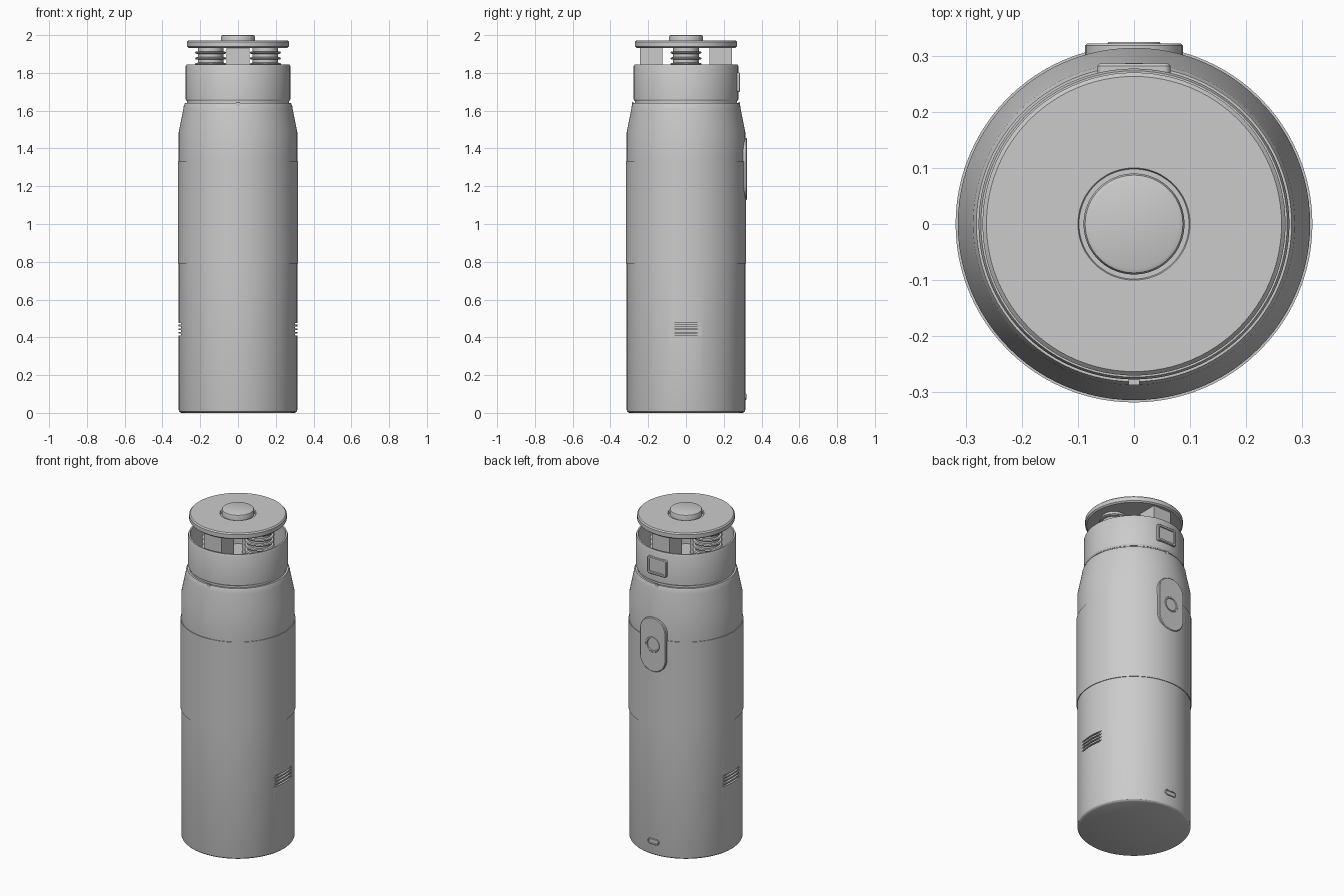
import bpy, bmesh, math
from mathutils import Matrix

cube = bpy.data.objects.get("Cube")
if cube:
    bpy.data.objects.remove(cube, do_unlink=True)

GREY = (0.6, 0.6, 0.6, 1)
grey = bpy.data.materials.new("plain grey")
grey.use_nodes = True
grey.diffuse_color = GREY
grey.node_tree.nodes["Principled BSDF"].inputs["Base Color"].default_value = GREY


def finish(name, bm):
    mesh = bpy.data.meshes.new(name)
    bm.to_mesh(mesh)
    bm.free()
    mesh.materials.append(grey)
    ob = bpy.data.objects.new(name, mesh)
    bpy.context.collection.objects.link(ob)
    return ob


def select(ob):
    bpy.ops.object.select_all(action='DESELECT')
    ob.select_set(True)
    bpy.context.view_layer.objects.active = ob


def smooth(ob):
    select(ob)
    bpy.ops.object.shade_smooth_by_angle(angle=math.radians(25))


def lathe(name, profile, x=0, y=0, steps=96):
    """Spin a closed (radius, height) profile around a vertical axis."""
    bm = bmesh.new()
    vs = [bm.verts.new((r, 0, z)) for r, z in profile]
    es = [bm.edges.new(p) for p in zip(vs, vs[1:])]
    if profile[0][0] > 0:
        es.append(bm.edges.new((vs[-1], vs[0])))
    bmesh.ops.spin(bm, geom=vs + es, axis=(0, 0, 1), cent=(0, 0, 0),
                   angle=math.tau, steps=steps)
    bmesh.ops.remove_doubles(bm, verts=bm.verts, dist=1e-5)
    bmesh.ops.recalc_face_normals(bm, faces=bm.faces)
    bmesh.ops.translate(bm, vec=(x, y, 0), verts=bm.verts)
    return finish(name, bm)


def plate(name, w, h, r, z, y0, y1, edge=0.004, recess=None):
    """Rounded plate on the back, with softened rim and optional recess."""
    bm = bmesh.new()
    vs = []
    for k, (sx, sz) in enumerate([(1, 1), (-1, 1), (-1, -1), (1, -1)]):
        for i in range(9):
            a = math.radians(90 * k + 90 * i / 8)
            vs.append(bm.verts.new((sx * (w - r) + r * math.cos(a), y0,
                                    z + sz * (h - r) + r * math.sin(a))))
    bmesh.ops.remove_doubles(bm, verts=vs, dist=1e-5)
    base = bm.faces.new(list(bm.verts))
    new = bmesh.ops.extrude_face_region(bm, geom=[base])["geom"]
    bmesh.ops.translate(bm, vec=(0, y1 - edge - y0, 0),
                        verts=[v for v in new if isinstance(v, bmesh.types.BMVert)])
    if not base.is_valid or len([f for f in bm.faces if len(f.verts) > 4]) < 2:
        bm.faces.new([v for v in bm.verts if v.co.y == y0])
    bmesh.ops.recalc_face_normals(bm, faces=bm.faces)
    front = max(bm.faces, key=lambda f: f.calc_center_median().y)
    bmesh.ops.inset_individual(bm, faces=[front], thickness=edge, depth=edge)
    if recess:
        bmesh.ops.inset_individual(bm, faces=[front], thickness=recess[0], depth=0)
        bmesh.ops.inset_individual(bm, faces=[front], thickness=0.002, depth=-recess[1])
    return finish(name, bm)


def box(name, size, loc):
    bm = bmesh.new()
    bmesh.ops.create_cube(bm, size=1)
    bmesh.ops.scale(bm, vec=size, verts=bm.verts)
    bmesh.ops.translate(bm, vec=loc, verts=bm.verts)
    return finish(name, bm)


def cut(ob, cutter):
    """Subtract a cutter and discard it."""
    mod = ob.modifiers.new("cut", 'BOOLEAN')
    mod.operation = 'DIFFERENCE'
    mod.solver = 'EXACT'
    mod.object = cutter
    select(ob)
    bpy.ops.object.modifier_apply(modifier=mod.name)
    bpy.data.objects.remove(cutter, do_unlink=True)


# Main body: rounded foot, slightly raised sleeve, sloped shoulder
body = lathe("body", [
    (0, 0), (0.300, 0), (0.307, 0.003), (0.312, 0.008), (0.314, 0.016),
    (0.314, 0.79), (0.318, 0.79), (0.318, 1.33), (0.314, 1.33),
    (0.314, 1.485), (0.289, 1.61), (0.287, 1.625), (0.281, 1.64),
    (0.270, 1.64), (0.270, 1.66), (0, 1.66)])

# Side vents: four grooves on each side
for side in (-1, 1):
    for i in range(4):
        cut(body, box("vent_cutter", (0.06, 0.17, 0.010),
                      (side * 0.33, -0.003, 0.415 + i * 0.019)))
smooth(body)

# Open collar
smooth(lathe("collar", [
    (0.264, 1.65), (0.272, 1.65), (0.277, 1.66), (0.277, 1.835),
    (0.273, 1.844), (0.264, 1.844)]))

# Alignment marks on the front and back of the shoulder
for side, label in ((-1, "front"), (1, "back")):
    box(label + "_mark", (0.02, 0.009, 0.03), (0, side * 0.282, 1.63))

# Lid with a shallow ring around its knob
smooth(lathe("lid", [
    (0, 1.933), (0.262, 1.933), (0.270, 1.940), (0.270, 1.964),
    (0.263, 1.971), (0.10, 1.971), (0.098, 1.966), (0, 1.966)]))
smooth(lathe("lid_knob", [
    (0, 1.96), (0.09, 1.96), (0.09, 1.990), (0.087, 1.997),
    (0.080, 2.0), (0, 2.0)]))

# Ribbed posts left and right
for side, label in ((-1, "right"), (1, "left")):
    core, rib = 0.068, 0.083
    profile = [(0, 1.65), (core, 1.65)]
    for i in range(9):
        z = 1.66 + i * 0.03
        profile += [(core, z), (rib - 0.004, z + 0.002), (rib, z + 0.007),
                    (rib - 0.004, z + 0.012), (core, z + 0.014)]
    profile += [(core, 1.94), (0, 1.94)]
    smooth(lathe(label + "_ribbed_post", profile, x=side * 0.145, steps=48))

# Square supports front and back
for side, label in ((-1, "front"), (1, "back")):
    box(label + "_support", (0.12, 0.118, 0.29), (0, side * 0.184, 1.795))

# Back: latch window, button panel with dished button, charging port
smooth(plate("latch_window", 0.065, 0.052, 0.012, 1.75, 0.25, 0.286,
             recess=(0.010, 0.006)))

panel = plate("button_panel", 0.087, 0.165, 0.085, 1.29, 0.28, 0.322)
bm = bmesh.new()
bmesh.ops.create_cone(bm, cap_ends=True, segments=48, radius1=0.047, radius2=0.047,
                      depth=0.04,
                      matrix=Matrix.Translation((0, 0.334, 1.29))
                      @ Matrix.Rotation(math.pi / 2, 4, 'X'))
cut(panel, finish("button_cutter", bm))
smooth(panel)
smooth(plate("button", 0.047, 0.047, 0.047, 1.29, 0.30, 0.324, edge=0.002,
             recess=(0.007, 0.006)))
smooth(plate("charging_port", 0.038, 0.017, 0.0165, 0.085, 0.29, 0.319, edge=0.002,
             recess=(0.004, 0.004)))
